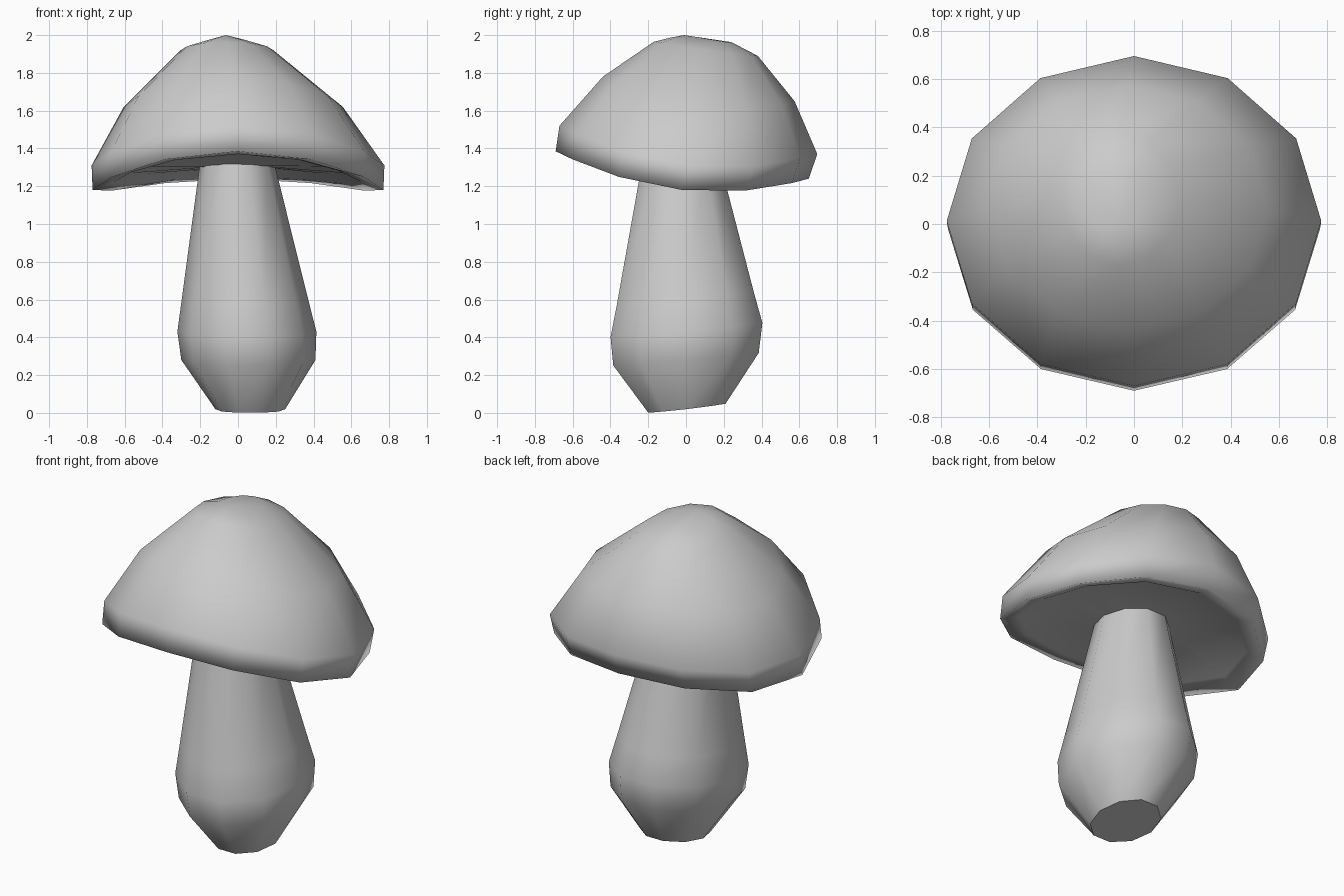
import bpy, bmesh
from math import sin, cos, tau

if "Cube" in bpy.data.objects:
    bpy.data.objects.remove(bpy.data.objects["Cube"])


def loft(name, rings, sides, apex=None, cap_first=False):
    """Skin oval rings: (cx, rx, y_front, y_back, z_front, z_side, z_back)."""
    bm = bmesh.new()
    loops = []
    for cx, rx, yf, yb, zf, zs, zb in rings:
        loop = []
        for i in range(sides):
            a = tau * i / sides
            s = sin(a)
            y = (yf + yb) / 2 + (yb - yf) / 2 * s
            z = zs + (zb - zf) / 2 * s + ((zb + zf) / 2 - zs) * s * s
            loop.append(bm.verts.new((cx + rx * cos(a), y, z)))
        loops.append(loop)
    for lo, hi in zip(loops, loops[1:]):
        for i in range(sides):
            j = (i + 1) % sides
            bm.faces.new((lo[i], lo[j], hi[j], hi[i]))
    if apex:
        top = bm.verts.new(apex)
        for i in range(sides):
            bm.faces.new((loops[-1][i], loops[-1][(i + 1) % sides], top))
    for f in bm.faces:
        f.smooth = True
    if cap_first:
        base = bm.faces.new(loops[0][::-1])
        for e in base.edges:
            e.smooth = False
    bmesh.ops.recalc_face_normals(bm, faces=bm.faces)
    me = bpy.data.meshes.new(name)
    bm.to_mesh(me)
    bm.free()
    ob = bpy.data.objects.new(name, me)
    bpy.context.collection.objects.link(ob)
    return ob


# Stem: bulbous base, tapering up into the cap
loft("stem", [
    (0.065, 0.185, -0.21, 0.22, 0.00, 0.02, 0.05),
    (0.055, 0.355, -0.405, 0.405, 0.25, 0.28, 0.32),
    (0.047, 0.368, -0.42, 0.425, 0.40, 0.43, 0.48),
    (0.037, 0.335, -0.385, 0.378, 0.57, 0.60, 0.64),
    (-0.005, 0.195, -0.24, 0.19, 1.34, 1.33, 1.33),
], 10, cap_first=True)

# Cap: hollow underside, rolled lip, then the saddle-shaped dome
loft("cap", [
    (0.0, 0.17, -0.20, 0.17, 1.31, 1.30, 1.30),
    (0.0, 0.56, -0.50, 0.49, 1.37, 1.27, 1.29),
    (0.0, 0.66, -0.59, 0.57, 1.37, 1.22, 1.25),
    (0.0, 0.77, -0.69, 0.65, 1.385, 1.18, 1.24),
    (0.0, 0.775, -0.67, 0.695, 1.52, 1.31, 1.37),
    (-0.025, 0.58, -0.44, 0.575, 1.78, 1.62, 1.65),
    (-0.058, 0.245, -0.17, 0.38, 1.965, 1.92, 1.89),
    (-0.06, 0.12, -0.09, 0.24, 1.985, 1.965, 1.963),
], 12, apex=(-0.065, -0.01, 2.0))
